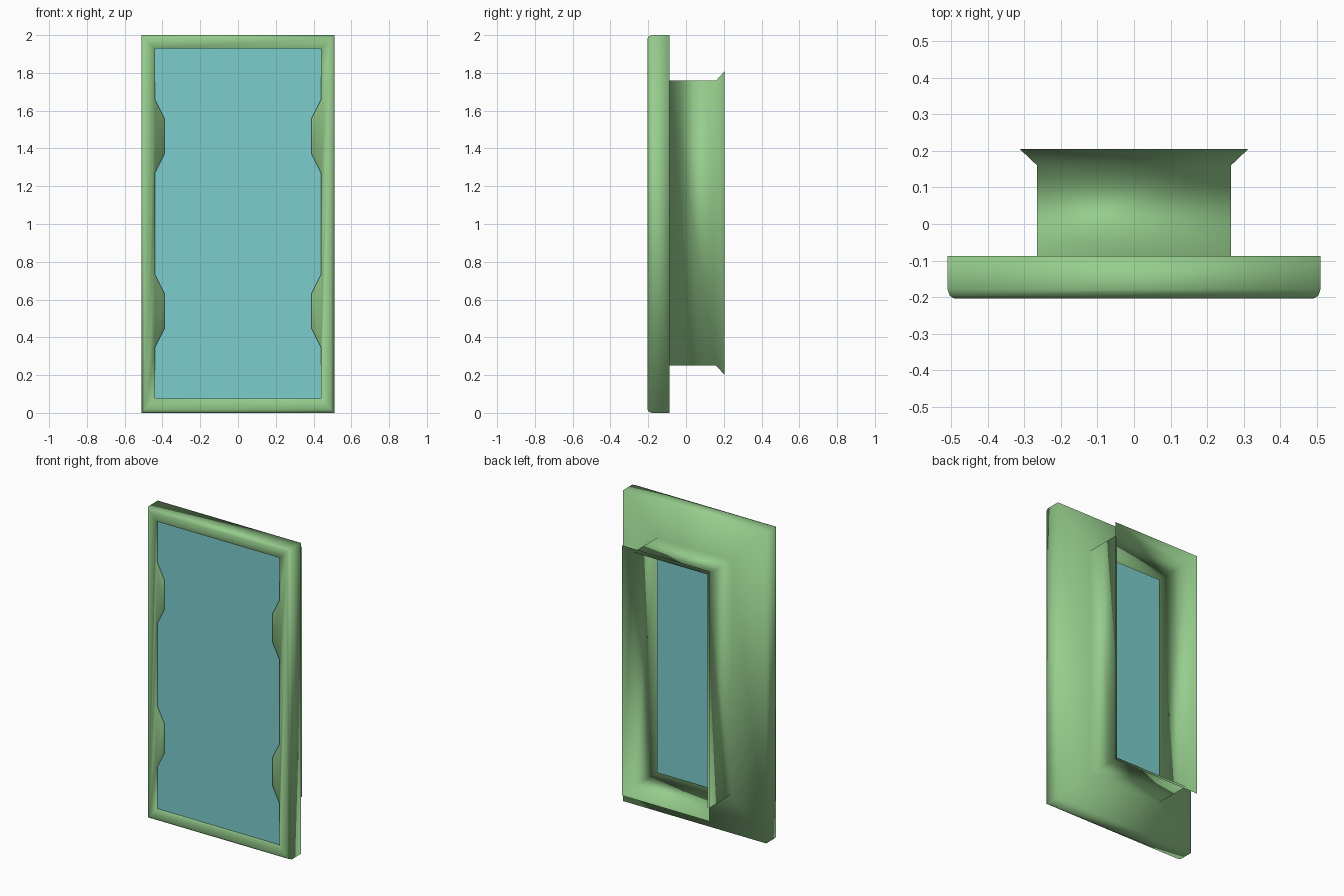
import bpy
import bmesh

if "Cube" in bpy.data.objects:
    bpy.data.objects.remove(bpy.data.objects["Cube"], do_unlink=True)


def make_material(name, rgb):
    mat = bpy.data.materials.new(name)
    mat.use_nodes = True
    color = (*rgb, 1.0)
    mat.diffuse_color = color
    bsdf = next(n for n in mat.node_tree.nodes if n.type == "BSDF_PRINCIPLED")
    bsdf.inputs["Base Color"].default_value = color
    return mat


def finish(bm, name, mat, smooth):
    mesh = bpy.data.meshes.new(name)
    for face in bm.faces:
        face.smooth = smooth
    bm.to_mesh(mesh)
    bm.free()
    mesh.materials.append(mat)
    obj = bpy.data.objects.new(name, mesh)
    bpy.context.collection.objects.link(obj)
    return obj


def add_loop(bm, points, y):
    return [bm.verts.new((x, y, z)) for x, z in points]


def rectangle(half_width, bottom, top):
    return [(-half_width, bottom), (half_width, bottom),
            (half_width, top), (-half_width, top)]


def bridge(bm, a, b):
    n = len(a)
    for i in range(n):
        j = (i + 1) % n
        bm.faces.new((a[i], a[j], b[j], b[i]))


def opening_outline():
    # Rectangle with two shallow notches on each long side
    wide, narrow = 0.44, 0.39
    side = [(wide, 0.075)]
    for z in (0.54, 1.465):
        side += [(wide, z - 0.195), (narrow, z - 0.095),
                 (narrow, z + 0.095), (wide, z + 0.195)]
    side.append((wide, 1.93))
    left = [(-x, z) for x, z in reversed(side)]
    return [left[-1]] + side + left[:-1]


green = make_material("soft green", (0.305, 0.61, 0.266))
blue = make_material("pale teal", (0.202, 0.61, 0.61))

# Frame shell: flared rear tube, back ring, outer wall and rounded front edge
sections = [
    (0.3125, 0.20, 1.81, 0.205),
    (0.265, 0.25, 1.76, 0.16),
    (0.265, 0.25, 1.76, -0.087),
    (0.51, 0.0, 2.0, -0.087),
    (0.51, 0.0, 2.0, -0.18),
    (0.505, 0.005, 1.995, -0.196),
    (0.492, 0.018, 1.982, -0.204),
]
bm = bmesh.new()
loops = [add_loop(bm, rectangle(w, lo, hi), y) for w, lo, hi, y in sections]
for a, b in zip(loops, loops[1:]):
    bridge(bm, a, b)

# Front border between the rounded edge and the notched opening
outline = opening_outline()
lip = add_loop(bm, outline, -0.204)
outer = loops[-1]
half = len(outline) // 2
starts = [0, 1, half, half + 1, len(outline)]
for i in range(4):
    inner = [lip[k % len(lip)] for k in range(starts[i], starts[i + 1] + 1)]
    bm.faces.new([outer[i], outer[(i + 1) % 4]] + inner[::-1])

# Small step down to the panel
bridge(bm, lip, add_loop(bm, outline, -0.19))
finish(bm, "frame_with_rear_tube", green, True)

# Front panel
bm = bmesh.new()
bm.faces.new(add_loop(bm, outline, -0.19))
finish(bm, "front_panel", blue, False)
